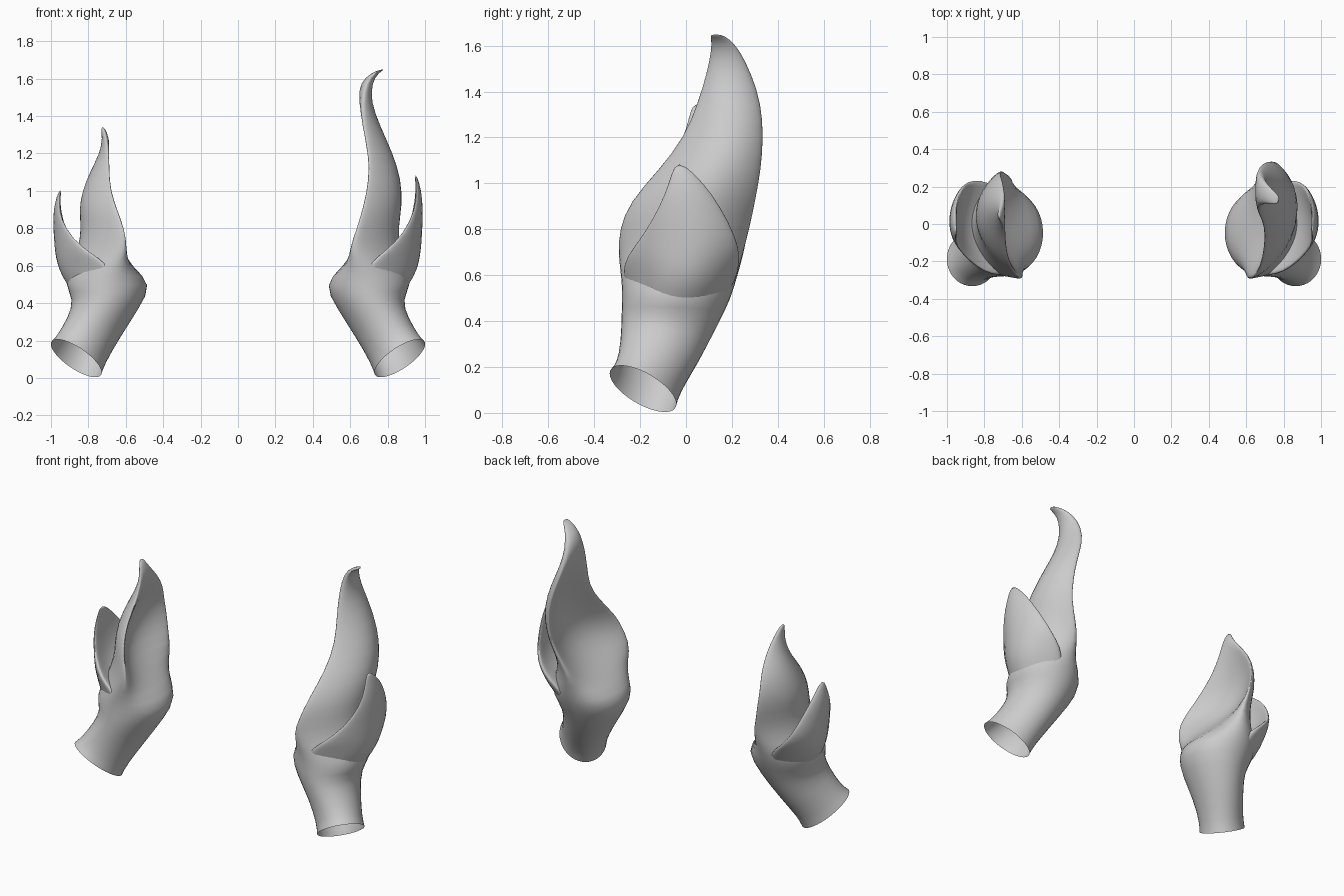
import bpy
import bmesh
from math import sin, cos, tau

cube = bpy.data.objects.get("Cube")
if cube:
    bpy.data.objects.remove(cube)

SIDES = 20

grey = bpy.data.materials.new("plain grey")
grey.use_nodes = True
tone = (0.6, 0.6, 0.6, 1)
grey.diffuse_color = tone
grey.node_tree.nodes["Principled BSDF"].inputs["Base Color"].default_value = tone


def oval(z, cx, rx, y0, y1, tilt_x=0, tilt_y=0):
    """Oval ring, tilted along the stem."""
    ring = []
    for i in range(SIDES):
        a = tau * i / SIDES
        dx, dy = rx * cos(a), (y1 - y0) / 2 * sin(a)
        ring.append((cx + dx, (y0 + y1) / 2 + dy, z + tilt_x * dx + tilt_y * dy))
    return ring


def crescent(z, cx, half, cup, skew, y0, y1):
    """Leaf section whose edges curl inward by cup."""
    ring = []
    for i in range(SIDES):
        a = tau * i / SIDES
        s = sin(a)
        ring.append((cx + half * cos(a) - cup * s * s + skew * s,
                     (y0 + y1) / 2 + (y1 - y0) / 2 * s, z))
    return ring


def loft(name, rings, side):
    """Skin the rings, leave the bottom open and close the tip."""
    bm = bmesh.new()
    rows = [[bm.verts.new((side * x, y, z)) for x, y, z in r] for r in rings]
    for low, high in zip(rows, rows[1:]):
        for i in range(SIDES):
            j = (i + 1) % SIDES
            bm.faces.new((low[i], low[j], high[j], high[i]))
    bm.faces.new(rows[-1])
    if side < 0:
        bmesh.ops.reverse_faces(bm, faces=bm.faces)
    mesh = bpy.data.meshes.new(name)
    bm.to_mesh(mesh)
    bm.free()
    mesh.materials.append(grey)
    obj = bpy.data.objects.new(name, mesh)
    bpy.context.collection.objects.link(obj)
    mesh.shade_smooth()
    smooth = obj.modifiers.new("smooth", "SUBSURF")
    smooth.levels = smooth.render_levels = 1
    return obj


# Hollow stem swelling into the bulge
stem = [
    oval(.105, .865, .138, -.335, -.04, .56, -.46),
    oval(.15, .84, .132, -.305, -.025, .5, -.4),
    oval(.27, .77, .142, -.285, .06, .35, -.25),
    oval(.4, .7, .178, -.285, .14, .12, -.1),
    oval(.5, .695, .24, -.28, .2),
]

# Scooped blade above the bulge: tall on the left, short on the right
tall_blade = [crescent(*r) for r in (
    (.59, .725, .175, .04, .02, -.285, .225),
    (.69, .765, .105, .13, .03, -.3, .25),
    (.8, .81, .05, .145, .03, -.295, .28),
    (.92, .84, .04, .13, .04, -.25, .305),
    (1.06, .835, .04, .105, .03, -.12, .33),
    (1.2, .79, .04, .07, .02, -.01, .34),
    (1.35, .72, .04, .04, .01, .05, .33),
    (1.48, .675, .035, .01, 0, .09, .285),
    (1.58, .685, .033, 0, 0, .11, .235),
    (1.63, .73, .02, 0, 0, .11, .19),
    (1.65, .775, .01, 0, 0, .105, .15),
)]
short_blade = [crescent(*r) for r in (
    (.59, .725, .17, .04, .02, -.285, .225),
    (.69, .76, .1, .13, .03, -.3, .255),
    (.8, .795, .045, .15, .04, -.295, .275),
    (.9, .815, .04, .14, .03, -.25, .29),
    (1, .8, .035, .1, .02, -.17, .28),
    (1.1, .76, .035, .06, .01, -.07, .25),
    (1.2, .715, .025, .02, 0, -.01, .17),
    (1.28, .705, .02, 0, 0, .01, .1),
    (1.345, .725, .008, 0, 0, .03, .06),
)]

# Outer petal growing out of the bulge and wrapping the blade
petal_sections = (
    (.38, .75, .09, .06, 0, -.22, .1),
    (.46, .79, .1, .08, .01, -.24, .15),
    (.54, .84, .105, .12, .03, -.265, .2),
    (.61, .885, .085, .14, .04, -.28, .23),
    (.68, .93, .05, .11, .03, -.265, .24),
    (.77, .957, .03, .06, .01, -.19, .22),
    (.9, .97, .02, .025, -.005, -.115, .15),
    (1, .967, .015, .01, 0, -.075, .08),
    (1.085, .95, .006, 0, 0, -.05, -.01),
)


def petal(stretch):
    base = .61
    return [crescent(z if z < base else base + (z - base) * stretch, *rest)
            for z, *rest in petal_sections]


loft("left_main_blade", stem + tall_blade, 1)
loft("left_outer_petal", petal(1), 1)
loft("right_main_blade", stem + short_blade, -1)
loft("right_outer_petal", petal(.83), -1)
